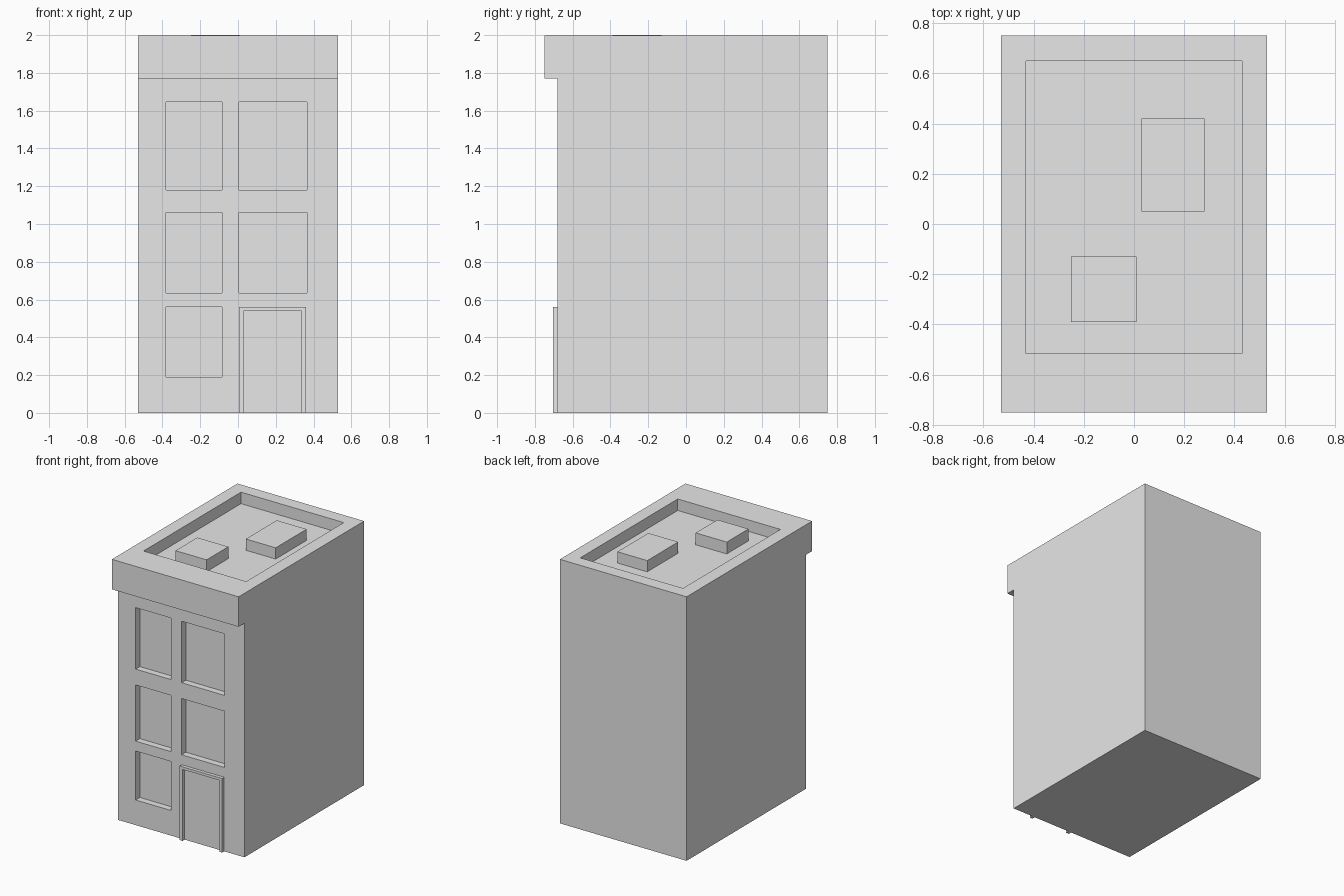
import bpy
import bmesh

if "Cube" in bpy.data.objects:
    bpy.data.objects.remove(bpy.data.objects["Cube"], do_unlink=True)

HALF_W, BACK, WALL, CORNICE = 0.53, 0.75, -0.68, -0.75
TOP = 1.997

grey = bpy.data.materials.new("plain grey")
grey.use_nodes = True
grey.diffuse_color = (0.8, 0.8, 0.8, 1)
grey.node_tree.nodes["Principled BSDF"].inputs["Base Color"].default_value = (0.8, 0.8, 0.8, 1)


def extrude_profile(name, points, direction):
    """Extrude a closed outline along a direction into a solid."""
    bm = bmesh.new()
    face = bm.faces.new([bm.verts.new(p) for p in points])
    result = bmesh.ops.extrude_face_region(bm, geom=[face], use_keep_orig=True)
    moved = [g for g in result["geom"] if isinstance(g, bmesh.types.BMVert)]
    bmesh.ops.translate(bm, verts=moved, vec=direction)
    bmesh.ops.recalc_face_normals(bm, faces=bm.faces)
    mesh = bpy.data.meshes.new(name)
    bm.to_mesh(mesh)
    bm.free()
    mesh.materials.append(grey)
    obj = bpy.data.objects.new(name, mesh)
    bpy.context.collection.objects.link(obj)
    return obj


def box(name, x, y, z):
    corners = [(x[0], y[0], z[0]), (x[1], y[0], z[0]),
               (x[1], y[1], z[0]), (x[0], y[1], z[0])]
    return extrude_profile(name, corners, (0, 0, z[1] - z[0]))


# Building shell with the overhanging front cornice
side = [(WALL, 0), (BACK, 0), (BACK, TOP), (CORNICE, TOP), (CORNICE, 1.77), (WALL, 1.77)]
shell = extrude_profile("building_shell", [(-HALF_W, y, z) for y, z in side],
                        (2 * HALF_W, 0, 0))

# Recessed windows and sunken roof
window_columns = {"right": (-0.38, -0.085), "left": (0.005, 0.365)}
window_rows = [(0.19, 0.56), (0.635, 1.06), (1.18, 1.645)]
cutters = [box("roof_cutter", (-0.43, 0.43), (-0.515, 0.65), (1.91, 2.2))]
for label, column in window_columns.items():
    for floor, row in enumerate(window_rows):
        if label == "left" and floor == 0:
            continue  # the door stands here
        cutters.append(box(f"window_cutter_{label}_{floor}", column,
                           (WALL - 0.04, WALL + 0.05), row))
for cutter in cutters:
    cutter.hide_render = True
    mod = shell.modifiers.new(cutter.name, "BOOLEAN")
    mod.operation = "DIFFERENCE"
    mod.solver = "EXACT"
    mod.object = cutter

# Bake the cuts and remove the cutters
bpy.context.view_layer.update()
evaluated = shell.evaluated_get(bpy.context.evaluated_depsgraph_get())
cut_mesh = bpy.data.meshes.new_from_object(evaluated)
shell.modifiers.clear()
shell.data = cut_mesh
for cutter in cutters:
    bpy.data.objects.remove(cutter, do_unlink=True)

# Door frame: an upside-down U against the front wall
frame = [(0.005, 0), (0.005, 0.56), (0.36, 0.56), (0.36, 0),
         (0.337, 0), (0.337, 0.54), (0.03, 0.54), (0.03, 0)]
extrude_profile("door_frame", [(x, WALL - 0.025, z) for x, z in frame], (0, 0.025, 0))

# Roof units
box("front_roof_unit", (-0.25, 0.01), (-0.39, -0.13), (1.91, 2.0))
box("rear_roof_unit", (0.03, 0.28), (0.05, 0.42), (1.91, 1.995))
